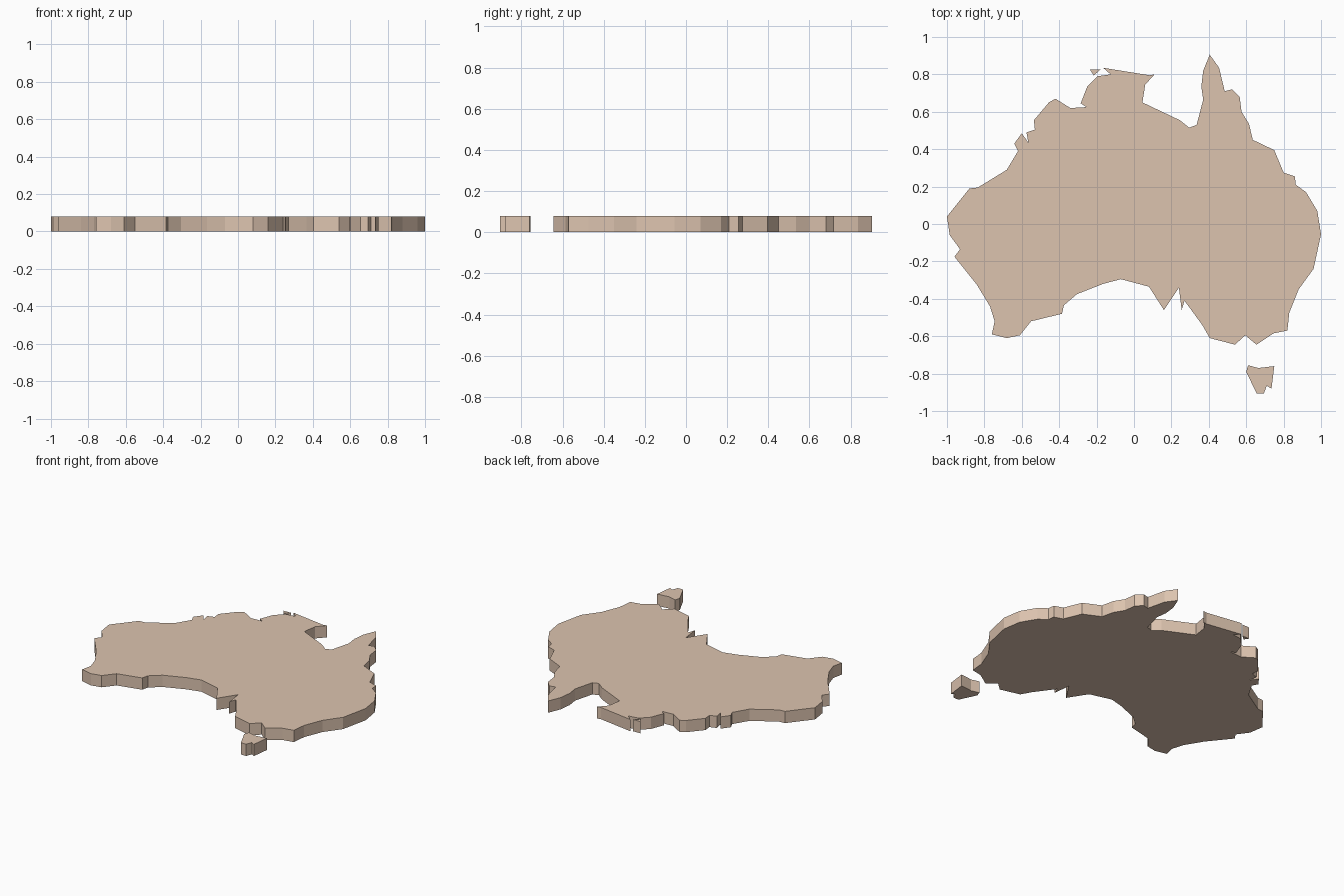
import bpy, bmesh

THICKNESS = 0.08


def slab(name, outline):
    """Extrude a flat coastline outline into a slab standing on z = 0."""
    bm = bmesh.new()
    base = bm.faces.new([bm.verts.new((x, y, 0)) for x, y in outline])
    top = bmesh.ops.extrude_face_region(bm, geom=[base], use_keep_orig=True)
    moved = [g for g in top["geom"] if isinstance(g, bmesh.types.BMVert)]
    bmesh.ops.translate(bm, verts=moved, vec=(0, 0, THICKNESS))
    bmesh.ops.recalc_face_normals(bm, faces=bm.faces)
    mesh = bpy.data.meshes.new(name)
    bm.to_mesh(mesh)
    bm.free()
    obj = bpy.data.objects.new(name, mesh)
    bpy.context.collection.objects.link(obj)
    obj.data.materials.append(sand)
    return obj


sand = bpy.data.materials.new("sand")
sand.diffuse_color = (0.72, 0.55, 0.43, 1)

# Mainland coastline, clockwise from the western tip
slab("mainland", [
    # north-west coast
    (-1, .04), (-.88, .19), (-.835, .195), (-.68, .29), (-.62, .39),
    (-.64, .43), (-.60, .485), (-.565, .435), (-.575, .49), (-.53, .505),
    (-.535, .555), (-.455, .65), (-.42, .67), (-.34, .62), (-.255, .625),
    (-.285, .645), (-.25, .735), (-.195, .79), (-.125, .80), (-.165, .835),
    # northern gulf and cape
    (.085, .795), (.11, .80), (.06, .745), (.045, .65), (.245, .555),
    (.295, .515), (.335, .53), (.37, .665), (.36, .735), (.37, .82),
    (.405, .905), (.455, .835), (.485, .71), (.525, .72), (.565, .68),
    # east coast
    (.575, .60), (.615, .535), (.635, .45), (.75, .395), (.80, .275),
    (.86, .255), (.865, .21), (.92, .17), (.98, .07), (1, -.055),
    (.96, -.24), (.88, -.35), (.83, -.475), (.82, -.57), (.745, -.585),
    # south coast
    (.655, -.645), (.595, -.595), (.54, -.645), (.405, -.61), (.365, -.54),
    (.27, -.41), (.255, -.46), (.24, -.34), (.16, -.46), (.08, -.335),
    (-.07, -.295), (-.165, -.32), (-.305, -.375), (-.375, -.435), (-.385, -.48),
    (-.55, -.52), (-.61, -.595), (-.68, -.61), (-.76, -.59), (-.745, -.52),
    # west coast
    (-.77, -.44), (-.84, -.325), (-.96, -.175), (-.93, -.135), (-.985, -.06),
])

# Large southern island
slab("south_island", [
    (.61, -.755), (.665, -.77), (.75, -.76), (.735, -.88),
    (.71, -.865), (.695, -.905), (.655, -.905), (.60, -.79),
])

# Small northern island
slab("north_island", [(-.235, .825), (-.18, .825), (-.215, .795)])
